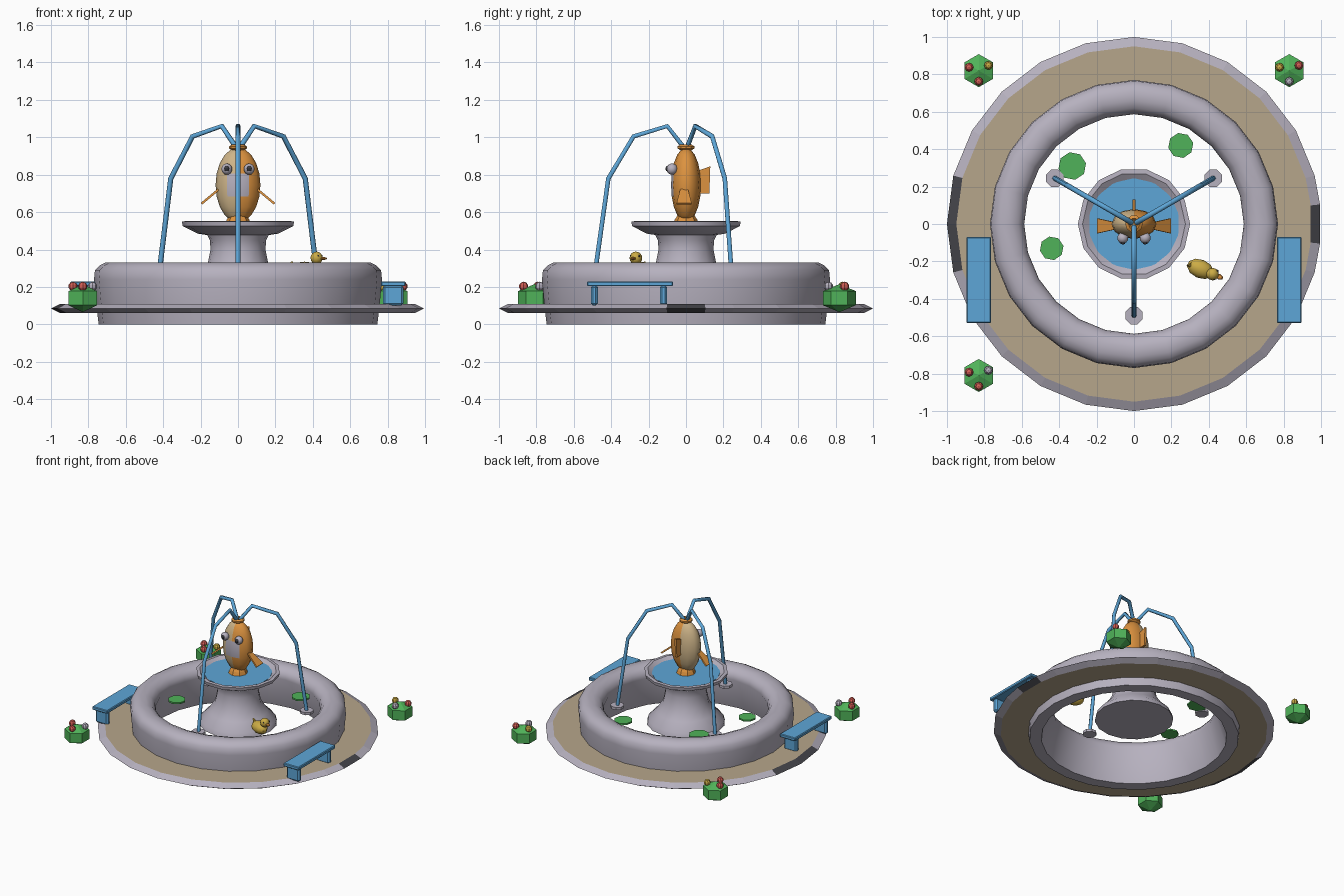
import bpy, bmesh, math
from math import cos, sin, pi, radians
from mathutils import Vector, Matrix

if "Cube" in bpy.data.objects:
    bpy.data.objects.remove(bpy.data.objects["Cube"])

# ---- flat colours (linear) ----
def mat(name, r, g, b):
    m = bpy.data.materials.new(name)
    m.diffuse_color = (r, g, b, 1)
    m.use_nodes = True
    m.node_tree.nodes["Principled BSDF"].inputs["Base Color"].default_value = m.diffuse_color
    return m

STONE = mat("stone_grey", .47, .44, .52)
SAND = mat("sand_paving", .47, .38, .26)
CREAM = mat("cream", .62, .46, .25)
BLUE = mat("water_blue", .11, .38, .68)
GREEN = mat("leaf_green", .08, .45, .10)
ORANGE = mat("orange", .72, .29, .05)
RED = mat("flower_red", .65, .11, .09)
YELLOW = mat("yellow", .60, .41, .06)
DARK = mat("dark_grey", .06, .06, .07)


def finish(name, bm, mats, smooth=None):
    bmesh.ops.recalc_face_normals(bm, faces=bm.faces)
    me = bpy.data.meshes.new(name)
    bm.to_mesh(me)
    bm.free()
    ob = bpy.data.objects.new(name, me)
    bpy.context.collection.objects.link(ob)
    for m in mats:
        me.materials.append(m)
    if smooth:
        bpy.ops.object.select_all(action='DESELECT')
        ob.select_set(True)
        bpy.context.view_layer.objects.active = ob
        bpy.ops.object.shade_smooth_by_angle(angle=radians(smooth))
    return ob


def lathe(name, profile, angles, mats, closed=False, smooth=None, rule=None):
    """Spin (radius, z) points; an open profile is capped at both ends."""
    bm = bmesh.new()
    rings = [[bm.verts.new((r * cos(radians(a)), r * sin(radians(a)), z)) for a in angles]
             for r, z in profile]
    n, k = len(angles), len(rings)
    for i in range(k if closed else k - 1):
        p, q = rings[i], rings[(i + 1) % k]
        for j in range(n):
            f = bm.faces.new((p[j], p[(j + 1) % n], q[(j + 1) % n], q[j]))
            if rule:
                f.material_index = rule(i, f.calc_center_median())
    if not closed:
        bm.faces.new(rings[0])
        bm.faces.new(rings[-1])
    return finish(name, bm, mats, smooth)


def ball(name, loc, size, m, seg=8, rings=6, smooth=None, rot=0, rule=None):
    bm = bmesh.new()
    bmesh.ops.create_uvsphere(bm, u_segments=seg, v_segments=rings, radius=1)
    bmesh.ops.transform(bm, matrix=Matrix.Translation(loc) @ Matrix.Rotation(rot, 4, 'Z')
                        @ Matrix.Diagonal((*size, 1)), verts=bm.verts)
    if rule:
        for f in bm.faces:
            f.material_index = rule(f.calc_center_median())
    return finish(name, bm, m if isinstance(m, list) else [m], smooth)


def box(name, loc, size, m, bevel=0):
    bm = bmesh.new()
    bmesh.ops.create_cube(bm, size=1)
    bmesh.ops.transform(bm, matrix=Matrix.Translation(loc) @ Matrix.Diagonal((*size, 1)), verts=bm.verts)
    if bevel:
        bmesh.ops.bevel(bm, geom=bm.edges[:], offset=bevel, segments=1, affect='EDGES')
    return finish(name, bm, [m])


def disc(name, loc, r, h, m, seg, turn=0):
    bm = bmesh.new()
    bmesh.ops.create_cone(bm, cap_ends=True, segments=seg, radius1=r, radius2=r, depth=h,
                          matrix=Matrix.Translation(loc) @ Matrix.Rotation(turn, 4, 'Z'))
    return finish(name, bm, [m])


def plate(name, pts, thick, m):
    """Flat fin from a planar outline, thickened along its normal."""
    pts = [Vector(p) for p in pts]
    n = (pts[1] - pts[0]).cross(pts[2] - pts[0]).normalized() * thick / 2
    bm = bmesh.new()
    a = [bm.verts.new(p + n) for p in pts]
    b = [bm.verts.new(p - n) for p in pts]
    bm.faces.new(a)
    bm.faces.new(b[::-1])
    for i in range(len(a)):
        j = (i + 1) % len(a)
        bm.faces.new((a[i], b[i], b[j], a[j]))
    return finish(name, bm, [m])


def ring(n):
    return [360 * i / n for i in range(n)]


# ---- paved plaza with bevelled rim and dark kerb stones ----
def plaza_rule(i, c):
    if i in (1, 2):
        return 2 if abs(c.y) < .15 else 0
    return 1

plaza_angles = [6] + list(range(15, 166, 15)) + [180] + list(range(195, 346, 15)) + [354]
lathe("plaza", [(.73, .06), (.95, .06), (1.0, .085), (.95, .11), (.73, .11)],
      plaza_angles, [STONE, SAND, DARK], closed=True, rule=plaza_rule)

# ---- basin wall with rounded top ----
lathe("basin", [(.66, 0), (.745, 0), (.755, .08), (.77, .24), (.765, .29), (.74, .315), (.71, .33),
                (.66, .33), (.62, .315), (.595, .285), (.587, .25)],
      ring(24), [STONE], closed=True, smooth=40)

# ---- pedestal and upper bowl ----
lathe("pedestal", [(.28, .145), (.27, .18), (.21, .24), (.165, .31), (.147, .40), (.15, .45), (.17, .49)],
      ring(16), [STONE], smooth=40)
lathe("upper_bowl", [(.15, .475), (.215, .485), (.295, .525), (.30, .55), (.275, .552), (.235, .525)],
      ring(14), [STONE], smooth=30)
disc("bowl_water", (0, 0, .528), .245, .012, BLUE, 14)

# ---- three water jets with nozzle pads ----
jet_path = [(.49, .25), (.415, .78), (.28, 1.005), (.10, 1.06), (.015, .95)]
for k, a in enumerate((-90, 30, 150)):
    ca, sa = cos(radians(a)), sin(radians(a))
    cu = bpy.data.curves.new("jet", 'CURVE')
    cu.dimensions = '3D'
    cu.bevel_depth = .014
    cu.bevel_resolution = 1
    cu.use_fill_caps = True
    sp = cu.splines.new('POLY')
    sp.points.add(len(jet_path) - 1)
    for p, (r, z) in zip(sp.points, jet_path):
        p.co = (r * ca, r * sa, z, 1)
    cu.materials.append(BLUE)
    bpy.context.collection.objects.link(bpy.data.objects.new(f"water_jet_{k}", cu))
    disc(f"jet_nozzle_{k}", (.49 * ca, .49 * sa, .25), .05, .02, STONE, 8, radians(22.5))

# ---- lily pads ----
for k, (x, y, r) in enumerate([(-.33, .31, .075), (.25, .42, .068), (-.44, -.13, .064)]):
    disc(f"lily_pad_{k}", (x, y, .25), r, .012, GREEN, 8, .2)

# ---- fish statue: body, base fan, mouth, fins, eyes ----
def fish_rule(c):
    if c.y < -.035 and abs(c.x) < .06 and .70 < c.z < .79:
        return 2
    return 0 if c.x > 0 else 1

ball("fish_body", (0, 0, .745), (.12, .08, .2), [ORANGE, CREAM, STONE], 12, 10, 45, rule=fish_rule)
lathe("fish_tail_base", [(.07, .535), (.06, .56), (.04, .59)], ring(8), [ORANGE])
lathe("fish_mouth", [(.03, .93), (.047, .94), (.047, .952), (.03, .962), (.02, .945)],
      ring(10), [ORANGE], closed=True)
plate("back_fin", [(0, .06, .70), (0, .125, .70), (0, .13, .845), (0, .06, .82)], .016, ORANGE)
for s, side in ((-1, "left"), (1, "right")):
    plate(f"{side}_fin", [(s * .105, -.03, .72), (s * .195, -.05, .645),
                          (s * .195, .03, .645), (s * .105, .01, .72)], .012, ORANGE)
    ball(f"{side}_eye", (s * .06, -.075, .83), (.03, .03, .03), STONE, 10, 8, 60)
    ball(f"{side}_pupil", (s * .06, -.098, .832), (.015, .012, .015), DARK, 8, 6)

# ---- duck ----
ball("duck_body", (.355, -.24, .29), (.075, .05, .045), YELLOW, 10, 8, 40, rot=-.4)
plate("duck_tail", [(.31, -.20, .30), (.31, -.24, .30), (.285, -.22, .335)], .012, YELLOW)
ball("duck_head", (.42, -.268, .355), (.034, .034, .034), YELLOW, 10, 8, 40)
ball("duck_beak", (.457, -.283, .352), (.022, .016, .008), ORANGE, 6, 4, rot=-.4)
for s in (-1, 1):
    ball("duck_eye", (.438 + s * .009, -.272 + s * .022, .366), (.006, .006, .006), DARK, 6, 4)

# ---- benches ----
for s, side in ((-1, "left"), (1, "right")):
    box(f"{side}_bench_seat", (s * .83, -.30, .217), (.132, .46, .026), BLUE, .005)
    for y in (-.49, -.12):
        box(f"{side}_bench_leg", (s * .83, y, .155), (.11, .038, .11), BLUE, .012)

# ---- flower bushes ----
bushes = [(-.83, .82, (RED, YELLOW, RED)), (.83, .82, (YELLOW, RED, STONE)),
          (-.83, -.81, (RED, STONE, RED))]
for k, (x, y, cols) in enumerate(bushes):
    ball(f"bush_{k}", (x, y, .14), (.102, .102, .075), GREEN, 6, 3)
    for (dx, dy), c in zip(((-.052, .018), (.052, .028), (0, -.058)), cols):
        ball(f"flower_{k}", (x + dx, y + dy, .203), (.025, .025, .025), c, 8, 5)
